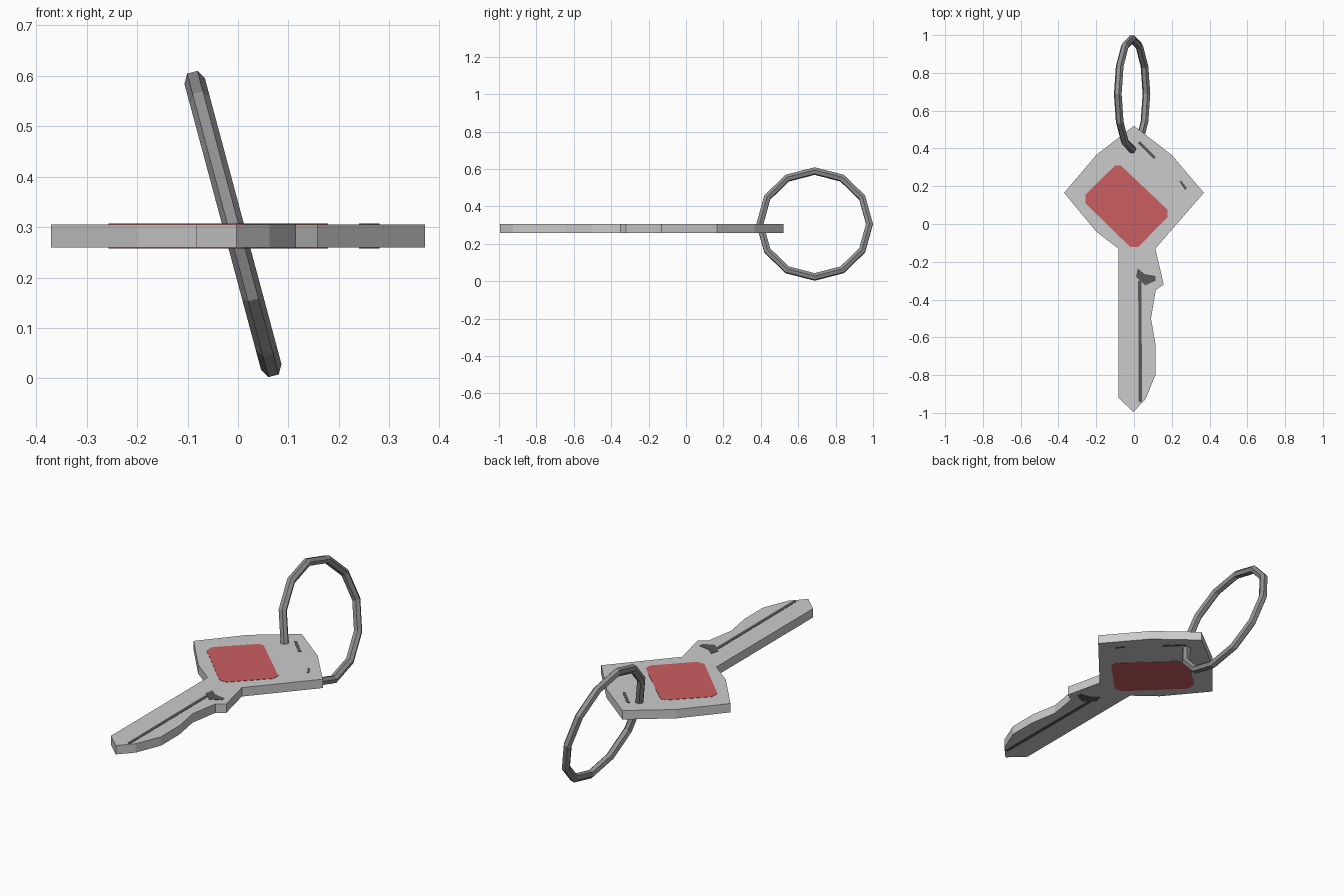
import bpy, bmesh, math
from mathutils import Vector

if "Cube" in bpy.data.objects:
    bpy.data.objects.remove(bpy.data.objects["Cube"])

Z0, Z1 = 0.259, 0.305   # underside and top of the key


def material(name, r, g, b):
    m = bpy.data.materials.new(name)
    m.diffuse_color = (r, g, b, 1)
    m.use_nodes = True
    m.node_tree.nodes["Principled BSDF"].inputs["Base Color"].default_value = m.diffuse_color
    return m


STEEL = material("pale steel", 0.60, 0.60, 0.60)
RING = material("ring steel", 0.29, 0.29, 0.30)
RED = material("red panel", 0.60, 0.11, 0.12)
DARK = material("dark grooves", 0.10, 0.10, 0.105)


def finish(name, bm, mat):
    bmesh.ops.recalc_face_normals(bm, faces=bm.faces)
    me = bpy.data.meshes.new(name)
    bm.to_mesh(me)
    bm.free()
    me.materials.append(mat)
    ob = bpy.data.objects.new(name, me)
    bpy.context.collection.objects.link(ob)
    return ob


def prism(name, outline, z0, z1, mat):
    bm = bmesh.new()
    f = bm.faces.new([bm.verts.new((x, y, z0)) for x, y in outline])
    r = bmesh.ops.extrude_face_region(bm, geom=[f], use_keep_orig=True)
    top = [v for v in r["geom"] if isinstance(v, bmesh.types.BMVert)]
    bmesh.ops.translate(bm, verts=top, vec=(0, 0, z1 - z0))
    return finish(name, bm, mat)


def both_sides(name, outline, mat, t=0.0015):
    # thin painted plate on the top and on the underside
    prism(name + "_top", outline, Z1 - t, Z1 + t, mat)
    prism(name + "_bottom", outline, Z0 - t, Z0 + t, mat)


# Key: diamond head and cut blade in one outline
prism("key_body", [
    (0, 0.52), (0.20, 0.365), (0.37, 0.165), (0.113, -0.13),
    (0.157, -0.32), (0.115, -0.35), (0.09, -0.50), (0.115, -0.645),
    (0.115, -0.795), (0.062, -0.925), (-0.003, -0.995), (-0.083, -0.92),
    (-0.083, -0.13), (-0.20, -0.04), (-0.37, 0.165), (-0.20, 0.365)],
    Z0, Z1, STEEL)

# Red panel on the head
both_sides("head_panel", [
    (-0.10, 0.31), (-0.07, 0.31), (0.178, 0.075), (0.178, 0.037),
    (0.022, -0.122), (-0.02, -0.122), (-0.257, 0.11), (-0.257, 0.155)], RED)

# Dark groove and worn marks
both_sides("blade_groove", [
    (0.022, -0.30), (0.04, -0.30), (0.042, -0.945), (0.025, -0.94)], DARK)
both_sides("groove_end", [
    (0.01, -0.28), (0.02, -0.235), (0.055, -0.265), (0.115, -0.275),
    (0.115, -0.30), (0.06, -0.325), (0.035, -0.30)], DARK)
both_sides("head_scratch", [
    (0.02, 0.43), (0.03, 0.44), (0.115, 0.355), (0.105, 0.345)], DARK)
both_sides("corner_scratch", [
    (0.24, 0.225), (0.25, 0.23), (0.28, 0.19), (0.27, 0.18)], DARK)

# Key ring: 12 segments, six-sided section, tilted top towards -x
R, r, N, M = 0.293, 0.021, 12, 6
tilt = math.radians(15)
centre = Vector((-0.01, 0.688, 0.306))
up = Vector((-math.sin(tilt), 0, math.cos(tilt)))
axis = Vector((math.cos(tilt), 0, math.sin(tilt)))
bm = bmesh.new()
loops = []
for i in range(N):
    a = math.tau * i / N
    out = Vector((0, math.cos(a), 0)) + up * math.sin(a)
    loop = []
    for j in range(M):
        b = math.tau * (j + 0.5) / M
        loop.append(bm.verts.new(
            centre + out * (R + r * math.cos(b)) + axis * (r * math.sin(b))))
    loops.append(loop)
for i in range(N):
    p, q = loops[i], loops[(i + 1) % N]
    for j in range(M):
        k = (j + 1) % M
        bm.faces.new((p[j], q[j], q[k], p[k]))
finish("key_ring", bm, RING)
